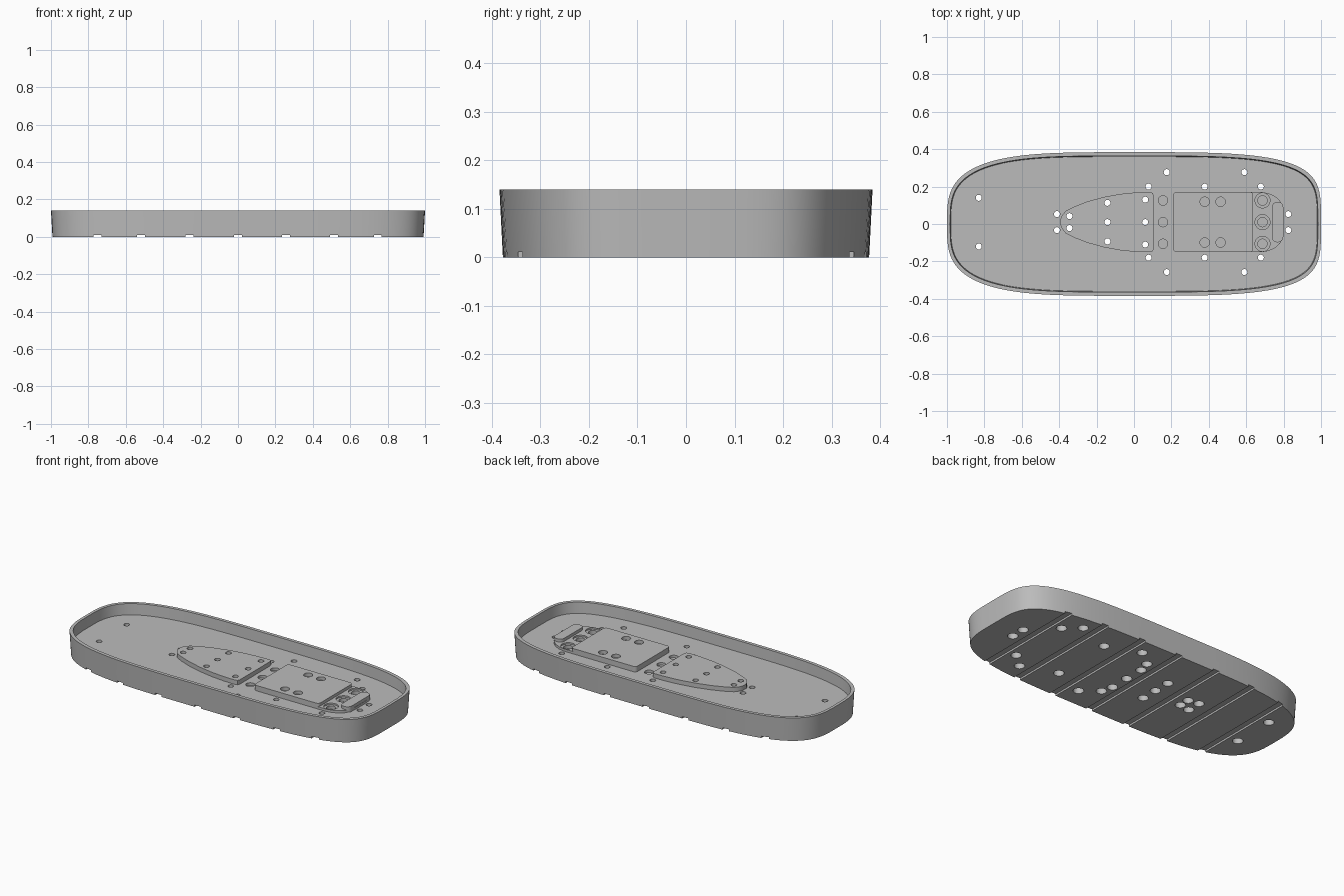
import bpy, bmesh, math

cube = bpy.data.objects.get("Cube")
if cube:
    bpy.data.objects.remove(cube, do_unlink=True)

grey = bpy.data.materials.new("mid grey")
grey.use_nodes = True
colour = (0.5, 0.5, 0.5, 1)
grey.diffuse_color = colour
grey.node_tree.nodes["Principled BSDF"].inputs["Base Color"].default_value = colour

FLOOR, TOP, MID = 0.075, 0.14, 0.01   # floor height, rim height, y of the fittings' axis


def loft(name, loops):
    """Closed solid through a stack of loops with equal point counts."""
    bm = bmesh.new()
    rings = [[bm.verts.new(p) for p in loop] for loop in loops]
    for a, b in zip(rings, rings[1:]):
        n = len(a)
        for i in range(n):
            bm.faces.new((a[i], a[(i + 1) % n], b[(i + 1) % n], b[i]))
    bm.faces.new(rings[0][::-1])
    bm.faces.new(rings[-1])
    bmesh.ops.recalc_face_normals(bm, faces=bm.faces)
    mesh = bpy.data.meshes.new(name)
    bm.to_mesh(mesh)
    bm.free()
    mesh.materials.append(grey)
    obj = bpy.data.objects.new(name, mesh)
    bpy.context.collection.objects.link(obj)
    return obj


def prism(name, outline, z0, z1):
    return loft(name, [[(x, y, z) for x, y in outline] for z in (z0, z1)])


def turned(name, x, y, profile, sides=32):
    """Stepped round solid from (radius, z) pairs."""
    ring = [(math.cos(math.tau * i / sides), math.sin(math.tau * i / sides)) for i in range(sides)]
    return loft(name, [[(x + r * c, y + r * s, z) for c, s in ring] for r, z in profile])


def rounded(x0, x1, half, radius, steps=6):
    """Rounded rectangle about the fittings' axis."""
    pts = []
    for k, (sx, sy) in enumerate([(1, 1), (-1, 1), (-1, -1), (1, -1)]):
        cx = x1 - radius if sx > 0 else x0 + radius
        cy = MID + sy * (half - radius)
        for i in range(steps + 1):
            a = math.pi / 2 * (k + i / steps)
            pts.append((cx + radius * math.cos(a), cy + radius * math.sin(a)))
    return pts


def mirrored(half):
    """Mirror a half outline across the fittings' axis."""
    return [(x, MID + y) for x, y in half] + [(x, MID - y) for x, y in reversed(half)]


def hull_loop(ax, ay, z, n=128):
    """Squarish oval, blunter at the +x end."""
    loop = []
    for i in range(n):
        a = math.tau * i / n
        c, s = math.cos(a), math.sin(a)
        blend = 0.5 + 0.5 * c
        p = 2 / (3.4 + 0.7 * blend)
        loop.append((ax * math.copysign(abs(c) ** p, c), ay * math.copysign(abs(s) ** p, s), z))
    return loop


def join(name, objs):
    bpy.ops.object.select_all(action="DESELECT")
    for o in objs:
        o.select_set(True)
    bpy.context.view_layer.objects.active = objs[0]
    bpy.ops.object.join()
    objs[0].name = name
    objs[0].hide_render = True
    return objs[0]


# Tray with a drafted wall and thin rim
tray = loft("tray", [hull_loop(0.992, 0.377, 0), hull_loop(1, 0.384, TOP),
                     hull_loop(0.983, 0.364, TOP), hull_loop(0.979, 0.36, FLOOR)])

# Pointed front plate
nose = [(-0.393, 0.015), (-0.385, 0.035), (-0.365, 0.06), (-0.32, 0.083), (-0.25, 0.11),
        (-0.16, 0.135), (-0.07, 0.151), (0.01, 0.159), (0.085, 0.161), (0.1, 0.156), (0.105, 0.142)]
front_plate = prism("front_plate", mirrored(nose), FLOOR - 0.005, FLOOR + 0.026)

# Rear block, lower shelf and end bar
rear_block = prism("rear_block", rounded(0.21, 0.637, 0.161, 0.018), FLOOR - 0.005, FLOOR + 0.032)
shelf_edge = [(0.62, 0.161), (0.68, 0.161), (0.72, 0.154), (0.755, 0.138), (0.78, 0.115),
              (0.795, 0.085), (0.8, 0.05)]
rear_shelf = prism("rear_shelf", mirrored(shelf_edge), FLOOR - 0.005, FLOOR + 0.014)
end_bar = prism("end_bar", rounded(0.737, 0.798, 0.108, 0.028), FLOOR, FLOOR + 0.032)

# Through holes with wide bores underneath: x, y offset from the axis
paired = [(-0.83, 0.13), (-0.412, 0.043), (-0.345, 0.032), (-0.142, 0.103), (0.06, 0.12),
          (0.078, 0.19), (0.175, 0.267), (0.378, 0.19), (0.59, 0.267), (0.678, 0.19), (0.825, 0.043)]
spots = [(x, MID + s * y) for x, y in paired for s in (1, -1)] + [(-0.142, MID), (0.06, MID)]
bore = [(0.029, -0.02), (0.029, 0.05), (0.016, 0.05), (0.016, 0.2)]
holes = [turned("hole", x, y, bore) for x, y in spots]

# Blind pockets in the floor, block and shelf
for s in (-1, 0, 1):
    y = MID + s * 0.116
    holes.append(turned("pocket", 0.155, y, [(0.025, FLOOR - 0.015), (0.025, 0.2)]))
    holes.append(turned("cup", 0.687, y, [(0.025, FLOOR - 0.015), (0.025, FLOOR + 0.005),
                                          (0.04, FLOOR + 0.005), (0.04, 0.2)]))
for x in (0.378, 0.463):
    for s in (-1, 1):
        holes.append(turned("pocket", x, MID + s * 0.109, [(0.025, FLOOR + 0.012), (0.025, 0.2)]))

# Cross grooves under the tray
for x in (-0.752, -0.518, -0.26, 0, 0.256, 0.513, 0.747):
    w = 0.021
    holes.append(prism("groove", [(x - w, -0.5), (x + w, -0.5), (x + w, 0.5), (x - w, 0.5)], -0.02, 0.011))

cutter = join("cutters", holes)

for obj in (tray, front_plate, rear_block, rear_shelf, end_bar):
    bpy.ops.object.select_all(action="DESELECT")
    obj.select_set(True)
    bpy.context.view_layer.objects.active = obj
    if obj is not end_bar:
        cut = obj.modifiers.new("cut", "BOOLEAN")
        cut.operation = "DIFFERENCE"
        cut.solver = "EXACT"
        cut.object = cutter
        bpy.ops.object.modifier_apply(modifier="cut")
    bpy.ops.object.shade_smooth_by_angle(angle=math.radians(30))

bpy.data.objects.remove(cutter, do_unlink=True)
